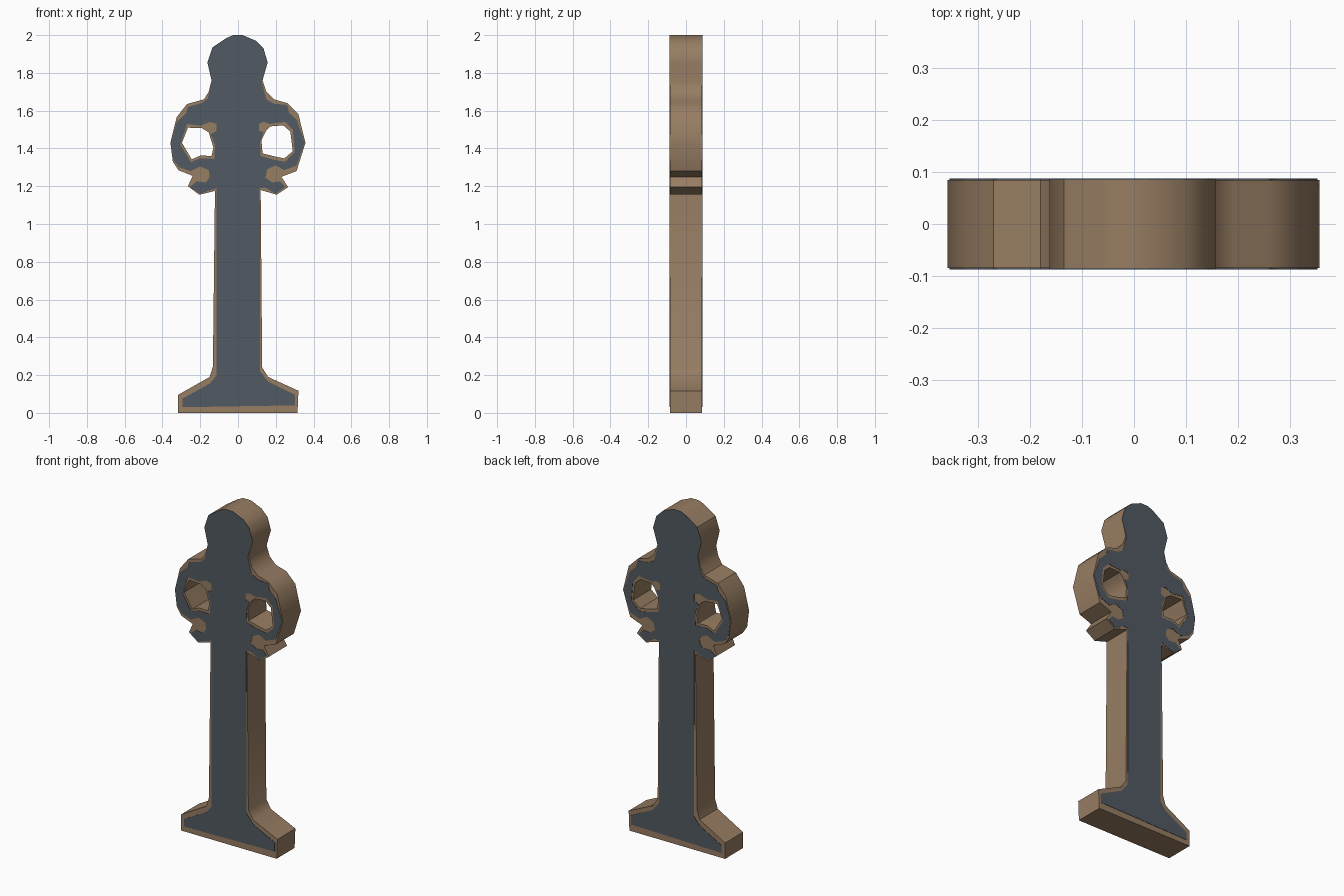
import bpy, bmesh, math
from mathutils import Matrix


def material(name, rgb):
    m = bpy.data.materials.new(name)
    m.diffuse_color = (*rgb, 1.0)
    return m


BROWN = material("brown_wood", (0.31, 0.205, 0.123))
SLATE = material("dark_slate", (0.084, 0.102, 0.122))


def slab(name, loops, depth, y, mat, smooth=None):
    """Filled profile with holes, drawn in x/z and extruded along y."""
    cu = bpy.data.curves.new(name, 'CURVE')
    cu.dimensions = '2D'
    cu.fill_mode = 'BOTH'
    cu.extrude = depth / 2
    for pts in loops:
        s = cu.splines.new('POLY')
        s.points.add(len(pts) - 1)
        for p, (x, z) in zip(s.points, pts):
            p.co = (x, z, 0, 1)
        s.use_cyclic_u = True
    tmp = bpy.data.objects.new(name + "_outline", cu)
    bpy.context.collection.objects.link(tmp)
    dg = bpy.context.evaluated_depsgraph_get()
    me = bpy.data.meshes.new_from_object(tmp.evaluated_get(dg))
    bpy.data.objects.remove(tmp)
    me.transform(Matrix.Translation((0, y, 0)) @ Matrix.Rotation(math.pi / 2, 4, 'X'))
    bm = bmesh.new()
    bm.from_mesh(me)
    bmesh.ops.remove_doubles(bm, verts=bm.verts, dist=1e-5)
    bmesh.ops.recalc_face_normals(bm, faces=bm.faces)
    for f in bm.faces:
        f.smooth = False
        f.material_index = 0
    bm.to_mesh(me)
    bm.free()
    me.materials.clear()
    me.materials.append(mat)
    ob = bpy.data.objects.new(name, me)
    bpy.context.collection.objects.link(ob)
    if smooth:
        bpy.ops.object.select_all(action='DESELECT')
        ob.select_set(True)
        bpy.context.view_layer.objects.active = ob
        bpy.ops.object.shade_smooth_by_angle(angle=math.radians(smooth))
    return ob


# Rounded head, shared by body and face plates
head_right = [(0.025, 2.0), (0.095, 1.97), (0.135, 1.93), (0.157, 1.855)]
head_left = [(-0.162, 1.855), (-0.135, 1.935), (-0.06, 1.985), (-0.025, 2.0)]

# Body silhouette: right side downwards, then left side upwards
body_right = [(0.13, 1.76), (0.15, 1.70), (0.19, 1.66), (0.26, 1.64), (0.32, 1.58),
              (0.357, 1.43), (0.31, 1.28), (0.23, 1.25), (0.265, 1.195), (0.205, 1.155),
              (0.12, 1.18), (0.128, 0.24), (0.16, 0.19), (0.32, 0.117), (0.315, 0)]
body_left = [(-0.318, 0), (-0.318, 0.095), (-0.15, 0.19), (-0.133, 0.245), (-0.122, 1.175),
             (-0.205, 1.155), (-0.265, 1.2), (-0.24, 1.255), (-0.315, 1.285), (-0.345, 1.33),
             (-0.358, 1.43), (-0.325, 1.565), (-0.27, 1.635), (-0.18, 1.66), (-0.155, 1.70),
             (-0.14, 1.76)]
hole_left = [(-0.265, 1.51), (-0.19, 1.507), (-0.155, 1.485), (-0.13, 1.405), (-0.14, 1.36),
             (-0.198, 1.363), (-0.245, 1.342), (-0.297, 1.43)]
hole_right = [(0.172, 1.517), (0.24, 1.522), (0.277, 1.49), (0.29, 1.385), (0.245, 1.347),
              (0.193, 1.358), (0.13, 1.374), (0.124, 1.443), (0.15, 1.496)]
slab("body", [head_right + body_right + body_left + head_left, hole_left, hole_right],
     0.170, 0, BROWN, 35)

# Dark face: inset from the body edge, curling round the scroll ends
face_right = [(0.125, 1.755), (0.15, 1.66), (0.19, 1.637), (0.26, 1.63), (0.27, 1.59),
              (0.312, 1.55), (0.353, 1.43), (0.31, 1.31), (0.245, 1.285), (0.2, 1.31),
              (0.155, 1.29), (0.145, 1.245), (0.18, 1.22), (0.225, 1.225), (0.25, 1.195),
              (0.2, 1.16), (0.145, 1.193), (0.115, 1.19), (0.117, 0.22), (0.16, 0.165),
              (0.303, 0.095), (0.303, 0.04)]
face_left = [(-0.295, 0.03), (-0.295, 0.075), (-0.15, 0.155), (-0.113, 0.2), (-0.115, 1.19),
             (-0.145, 1.18), (-0.2, 1.16), (-0.257, 1.195), (-0.22, 1.225), (-0.17, 1.22),
             (-0.15, 1.25), (-0.155, 1.285), (-0.2, 1.305), (-0.25, 1.28), (-0.312, 1.30),
             (-0.342, 1.34), (-0.355, 1.43), (-0.325, 1.54), (-0.275, 1.585), (-0.265, 1.62),
             (-0.19, 1.64), (-0.16, 1.665), (-0.138, 1.755)]
rim_left = [(-0.27, 1.53), (-0.2, 1.52), (-0.15, 1.54), (-0.115, 1.53), (-0.115, 1.49),
            (-0.145, 1.475), (-0.122, 1.42), (-0.125, 1.345), (-0.2, 1.347), (-0.25, 1.328),
            (-0.305, 1.42)]
rim_right = [(0.135, 1.54), (0.11, 1.53), (0.11, 1.495), (0.135, 1.485), (0.117, 1.43),
             (0.12, 1.36), (0.19, 1.34), (0.25, 1.33), (0.3, 1.38), (0.29, 1.5),
             (0.25, 1.54), (0.17, 1.53)]
face = [head_right + face_right + face_left + head_left, rim_left, rim_right]
for name, side in (("front_face_plate", -1), ("back_face_plate", 1)):
    slab(name, face, 0.002, side * 0.086, SLATE)
